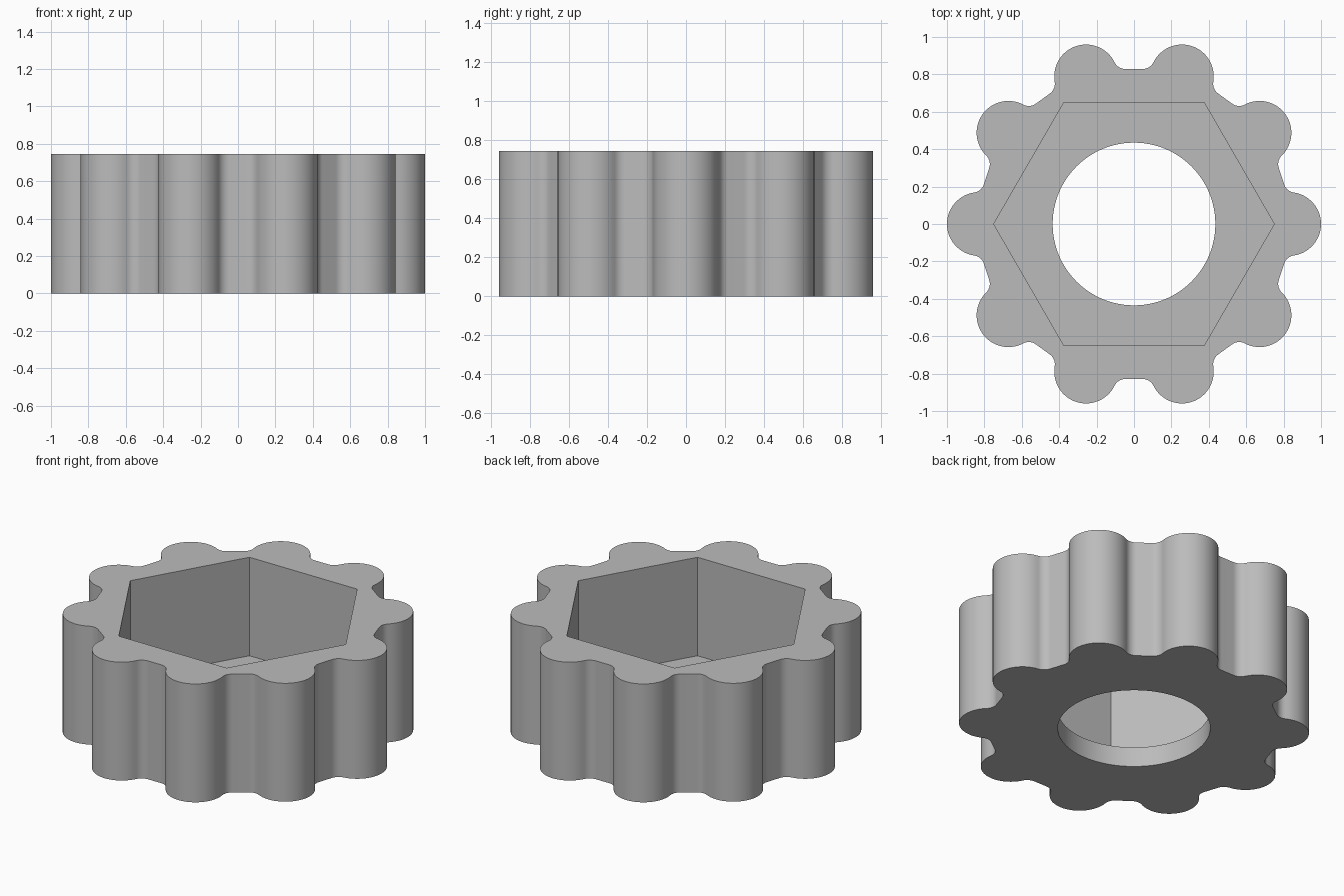
import bpy, bmesh, math
from mathutils import Vector

cube = bpy.data.objects.get("Cube")
if cube:
    bpy.data.objects.remove(cube, do_unlink=True)

HEIGHT, FLOOR = 0.745, 0.125
LOBES, LOBE_R, BASE_R, FILLET_R = 10, 0.17, 0.83, 0.065
HEX_R, HOLE_R = 0.75, 0.435


def polar(r, a):
    return Vector((r * math.cos(a), r * math.sin(a)))


def arc(centre, r, a0, a1, n):
    return [centre + polar(r, a0 + (a1 - a0) * i / n) for i in range(n + 1)]


def grip_outline():
    """Round lobes on a base circle, blended by tangent concave fillets."""
    reach, join = BASE_R + FILLET_R, LOBE_R + FILLET_R
    swing = math.acos((BASE_R**2 + reach**2 - join**2) / (2 * BASE_R * reach))
    lobe = Vector((BASE_R, 0))
    fillet = polar(reach, swing)
    to_fillet = fillet - lobe
    touch = math.atan2(to_fillet.y, to_fillet.x)
    # Half a lobe, then its fillet down to the valley
    half = arc(lobe, LOBE_R, 0, touch, 14)
    half += arc(fillet, FILLET_R, touch + math.pi, swing + math.pi, 8)[1:]
    unit = [Vector((p.x, -p.y)) for p in reversed(half[1:])] + half
    points = []
    for k in range(LOBES):
        a = math.tau * k / LOBES
        c, s = math.cos(a), math.sin(a)
        points += [Vector((p.x * c - p.y * s, p.x * s + p.y * c)) for p in unit]
    return points


def ring(bm, points, z):
    verts = [bm.verts.new((p.x, p.y, z)) for p in points]
    return [bm.edges.new((v, verts[(i + 1) % len(verts)])) for i, v in enumerate(verts)]


def wall(bm, points, z0, z1):
    low, high = ring(bm, points, z0), ring(bm, points, z1)
    for a, b in zip(low, high):
        bm.faces.new((a.verts[0], a.verts[1], b.verts[1], b.verts[0]))
    return low, high


def cap(bm, outer, inner, up):
    bmesh.ops.triangle_fill(bm, edges=outer + inner, use_beauty=True,
                            use_dissolve=False, normal=(0, 0, up))


bm = bmesh.new()
centre = Vector((0, 0))
grip_low, grip_high = wall(bm, grip_outline(), 0, HEIGHT)
hex_low, hex_high = wall(bm, arc(centre, HEX_R, 0, math.tau, 6)[:-1], FLOOR, HEIGHT)
hole_low, hole_high = wall(bm, arc(centre, HOLE_R, 0, math.tau, 96)[:-1], 0, FLOOR)

# Top rim, socket floor and underside
cap(bm, grip_high, hex_high, 1)
cap(bm, hex_low, hole_high, 1)
cap(bm, grip_low, hole_low, -1)
bmesh.ops.recalc_face_normals(bm, faces=bm.faces)

mesh = bpy.data.meshes.new("lobed_hex_knob")
bm.to_mesh(mesh)
bm.free()
knob = bpy.data.objects.new("lobed_hex_knob", mesh)
bpy.context.collection.objects.link(knob)

# Single grey finish
grey = bpy.data.materials.new("mid_grey")
grey.use_nodes = True
colour = (0.5, 0.5, 0.5, 1)
grey.diffuse_color = colour
grey.node_tree.nodes["Principled BSDF"].inputs["Base Color"].default_value = colour
mesh.materials.append(grey)

bpy.ops.object.select_all(action="DESELECT")
knob.select_set(True)
bpy.context.view_layer.objects.active = knob
bpy.ops.object.shade_smooth_by_angle(angle=math.radians(30))
